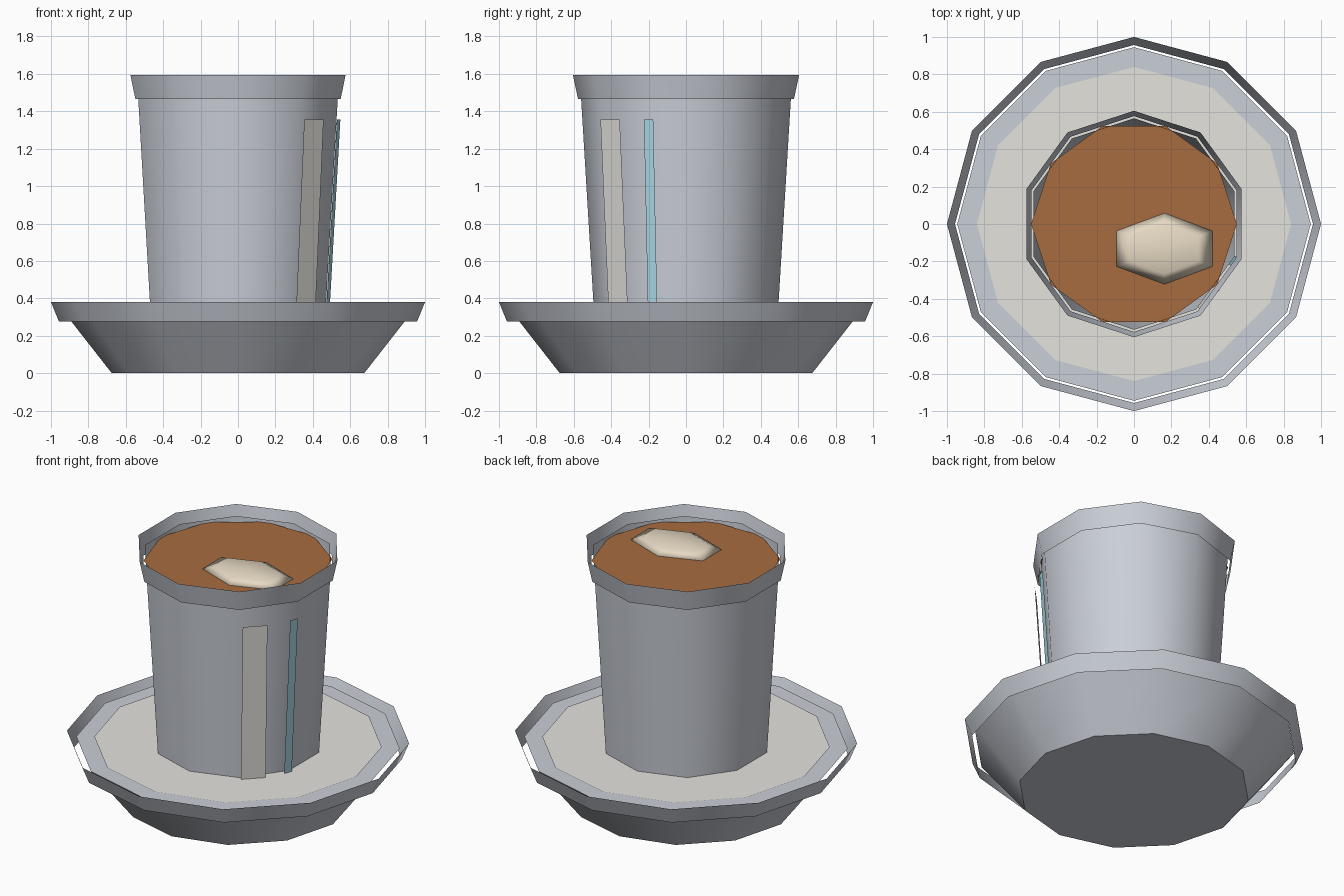
import bpy, bmesh, math
from mathutils import Vector

if "Cube" in bpy.data.objects:
    bpy.data.objects.remove(bpy.data.objects["Cube"])


def material(name, rgb):
    m = bpy.data.materials.new(name)
    m.diffuse_color = (*rgb, 1)
    m.use_nodes = True
    m.node_tree.nodes["Principled BSDF"].inputs["Base Color"].default_value = m.diffuse_color
    return m


porcelain = material("grey_porcelain", (0.59, 0.62, 0.68))
ivory = material("ivory", (0.79, 0.77, 0.73))
brown = material("coffee_brown", (0.39, 0.15, 0.05))
cream = material("cream", (0.83, 0.73, 0.57))
teal = material("pale_teal", (0.40, 0.69, 0.78))


def finish(bm, name, mat, angle):
    me = bpy.data.meshes.new(name)
    bm.to_mesh(me)
    bm.free()
    me.materials.append(mat)
    ob = bpy.data.objects.new(name, me)
    bpy.context.collection.objects.link(ob)
    bpy.ops.object.select_all(action='DESELECT')
    ob.select_set(True)
    bpy.context.view_layer.objects.active = ob
    bpy.ops.object.shade_smooth_by_angle(angle=math.radians(angle))
    return ob


def lathe(name, profile, sides, mat, start=90, caps="", stretch=1, angle=45):
    """Turn (radius, z) points around z; caps may hold 'b' (bottom) and 't' (top)."""
    bm = bmesh.new()
    rings = []
    for r, z in profile:
        if r == 0:
            rings.append([bm.verts.new((0, 0, z))] * sides)
            continue
        ring = []
        for i in range(sides):
            a = math.radians(start) + math.tau * i / sides
            ring.append(bm.verts.new((r * math.cos(a) * stretch, r * math.sin(a), z)))
        rings.append(ring)
    for lo, hi in zip(rings, rings[1:]):
        for i in range(sides):
            j = (i + 1) % sides
            corners = list(dict.fromkeys((lo[i], lo[j], hi[j], hi[i])))
            bm.faces.new(corners)
    if "b" in caps:
        bm.faces.new(rings[0][::-1])
    if "t" in caps:
        bm.faces.new(rings[-1])
    return finish(bm, name, mat, angle)


def strip(name, degrees, width, mat):
    """Flat upright band standing just off the cup wall."""
    a = math.radians(degrees)
    out = Vector((math.cos(a), math.sin(a), 0))
    side = Vector((-out.y, out.x, 0)) * width / 2
    up = Vector((0, 0, 1))
    low, high = out * 0.513 + up * 0.345, out * 0.574 + up * 1.355
    bm = bmesh.new()
    bm.faces.new([bm.verts.new(p) for p in (low - side, low + side, high + side, high - side)])
    return finish(bm, name, mat, 30)


# Saucer: solid dish, separate flared rim band, inner disc
lathe("saucer", [(0.675, 0), (0.945, 0.345)], 12, porcelain, caps="bt")
lathe("saucer_rim", [(0.957, 0.275), (1.0, 0.38)], 12, porcelain)
lathe("saucer_inlay", [(0.84, 0.349)], 12, ivory, caps="t")

# Cup: open tapered wall with a flared rim band
lathe("cup", [(0.493, 0.345), (0.565, 1.537)], 10, porcelain, caps="b")
lathe("cup_rim", [(0.577, 1.465), (0.605, 1.595)], 10, porcelain)

# Drink surface and the floating blob of cream
lathe("coffee", [(0.55, 1.518)], 10, brown, start=0, caps="t")
blob = lathe("cream_blob",
             [(0, -0.04), (0.134, -0.028), (0.19, 0), (0.134, 0.028), (0, 0.04)],
             6, cream, stretch=1.56, angle=180)
blob.location = (0.163, -0.132, 1.522)

# Decorative bands on the cup wall
strip("ivory_band", -45, 0.146, ivory)
strip("teal_band", -20.4, 0.053, teal)
